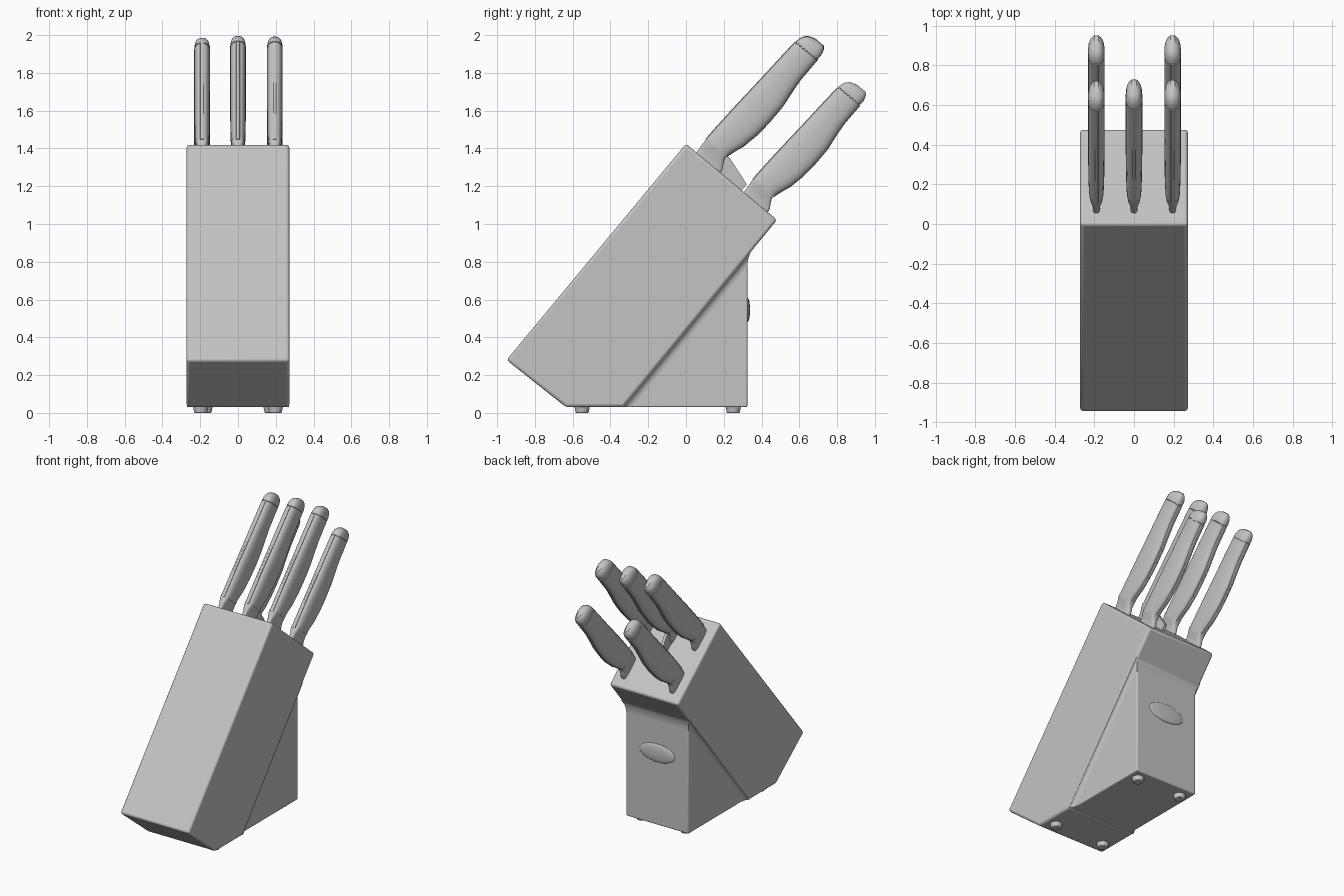
import bpy, bmesh, math

cube = bpy.data.objects.get("Cube")
if cube:
    bpy.data.objects.remove(cube, do_unlink=True)

grey = bpy.data.materials.new("plain_grey")
GREY = (0.55, 0.55, 0.55, 1)
grey.diffuse_color = GREY
grey.use_nodes = True
grey.node_tree.nodes["Principled BSDF"].inputs["Base Color"].default_value = GREY
made = []


def finish(name, bm, bevel=0.0):
    bmesh.ops.recalc_face_normals(bm, faces=bm.faces)
    mesh = bpy.data.meshes.new(name)
    bm.to_mesh(mesh)
    bm.free()
    mesh.materials.append(grey)
    obj = bpy.data.objects.new(name, mesh)
    bpy.context.collection.objects.link(obj)
    if bevel:
        mod = obj.modifiers.new("soft_edges", "BEVEL")
        mod.width, mod.segments = bevel, 3
    made.append(obj)


def loft(name, rings, bevel=0.0):
    """Skin a list of closed rings of points and cap both ends."""
    bm = bmesh.new()
    loops = [[bm.verts.new(p) for p in ring] for ring in rings]
    for a, b in zip(loops, loops[1:]):
        for i in range(len(a)):
            j = (i + 1) % len(a)
            bm.faces.new((a[i], a[j], b[j], b[i]))
    bm.faces.new(loops[0])
    bm.faces.new(loops[-1])
    finish(name, bm, bevel)


def prism(name, outline, half, bevel=0.0):
    """Extrude a side outline (y, z) across x."""
    loft(name, [[(x, y, z) for y, z in outline] for x in (-half, half)], bevel)


def slant(x, u, v):
    """u runs along the handles, v down the sloping top of the block."""
    return (x, 0.638 * u + 0.770 * v, 1.425 + 0.770 * u - 0.638 * v)


# Slanted block and upright stand
prism("block", [(0, 1.425), (-0.95, 0.28), (-0.635, 0.03), (-0.33, 0.03), (0.482, 1.022)],
      0.272, 0.016)
STAND = 0.247
SLOPE = 1.222
prism("stand", [(-0.33, 0.03), (0.325, 0.03), (0.325, 0.83)], STAND, 0.008)

# Hollow fillet where the stand meets the block
fillet = []
for k in range(6):
    a = math.radians(18 * k)
    out = 0.023 * (1 - math.sin(a))
    shift = 0.045 * (1 - math.cos(a)) - 0.001
    foot_y, back_y = -0.33 + shift, 0.325 + out
    back_z = 0.03 + SLOPE * (back_y - foot_y)
    w = STAND + out
    fillet.append([(-w, foot_y, 0.031), (w, foot_y, 0.031), (w, back_y, back_z), (-w, back_y, back_z)])
loft("joint_fillet", fillet)

# Feet
for y, x in ((-0.55, 0.197), (0.25, 0.175)):
    for side in (-1, 1):
        bm = bmesh.new()
        bmesh.ops.create_cone(bm, cap_ends=True, segments=24, radius1=0.034, radius2=0.042, depth=0.04)
        bmesh.ops.translate(bm, verts=bm.verts, vec=(side * x, y, 0.02))
        finish("foot", bm, 0.004)

# Oval badge on the back
bm = bmesh.new()
bmesh.ops.create_uvsphere(bm, u_segments=32, v_segments=16, radius=1)
bmesh.ops.scale(bm, verts=bm.verts, vec=(0.14, 0.014, 0.065))
bmesh.ops.translate(bm, verts=bm.verts, vec=(0, 0.325, 0.545))
finish("oval_badge", bm)

# Each handle section: distance along, upper edge, lower edge, half width
BOLSTER = [(-0.04, 0.072, 0.238, 0.018), (0.015, 0.071, 0.237, 0.019), (0.045, 0.069, 0.22, 0.023),
           (0.07, 0.067, 0.209, 0.031), (0.1, 0.068, 0.21, 0.035)]
GRIP = [(0.085, 0.066, 0.209, 0.036), (0.13, 0.067, 0.222, 0.038), (0.19, 0.069, 0.243, 0.04),
        (0.28, 0.073, 0.26, 0.041), (0.37, 0.078, 0.267, 0.042), (0.48, 0.085, 0.268, 0.042),
        (0.57, 0.09, 0.257, 0.042), (0.65, 0.094, 0.25, 0.042), (0.785, 0.102, 0.252, 0.042)]
CAP = [(0.791, 0.102, 0.252, 0.042), (0.815, 0.107, 0.253, 0.041), (0.836, 0.117, 0.249, 0.037),
       (0.853, 0.135, 0.242, 0.028), (0.866, 0.17, 0.23, 0.012)]
SEAM = [(u, 0.106, 0.248, 0.038) for u in (0.786, 0.79)]


def sections(table, x, dv, stretch, power=2.6, count=24):
    rings = []
    for u, v0, v1, half in table:
        ring = []
        for i in range(count):
            a = math.tau * (i + 0.5) / count
            c, s = math.cos(a), math.sin(a)
            px = math.copysign(abs(c) ** (2 / power), c) * half
            pv = math.copysign(abs(s) ** (2 / power), s) * (v1 - v0) / 2
            ring.append(slant(x + px, u * stretch, (v0 + v1) / 2 + pv + dv))
        rings.append(ring)
    return rings


# Knives: three in the upper row, two in the lower row
for name, x, dv, stretch in (("upper_right", -0.19, 0, 0.985), ("upper_middle", 0, 0, 1),
                             ("upper_left", 0.195, 0, 0.995), ("lower_right", -0.19, 0.327, 0.945),
                             ("lower_left", 0.195, 0.327, 0.945)):
    loft(name + "_bolster", sections(BOLSTER, x, dv, stretch, 4))
    loft(name + "_handle", sections(GRIP + SEAM + CAP, x, dv, stretch))
    tang = [(u, v0 - 0.003, v1 + 0.003, 0.011) for u, v0, v1, _ in GRIP]
    loft(name + "_tang", sections(tang, x, dv, stretch, 10))

# Blade heel showing under the middle handle
heel = [(-0.03, 0.1), (0.08, 0.1), (0.09, 0.225), (0.04, 0.385), (-0.03, 0.385)]
loft("blade_heel", [[slant(x, u, v) for u, v in heel] for x in (-0.01, 0.01)])

# Smooth shading with sharp edges kept
bpy.ops.object.select_all(action="DESELECT")
for obj in made:
    obj.select_set(True)
bpy.context.view_layer.objects.active = made[0]
bpy.ops.object.shade_smooth_by_angle(angle=math.radians(35))
